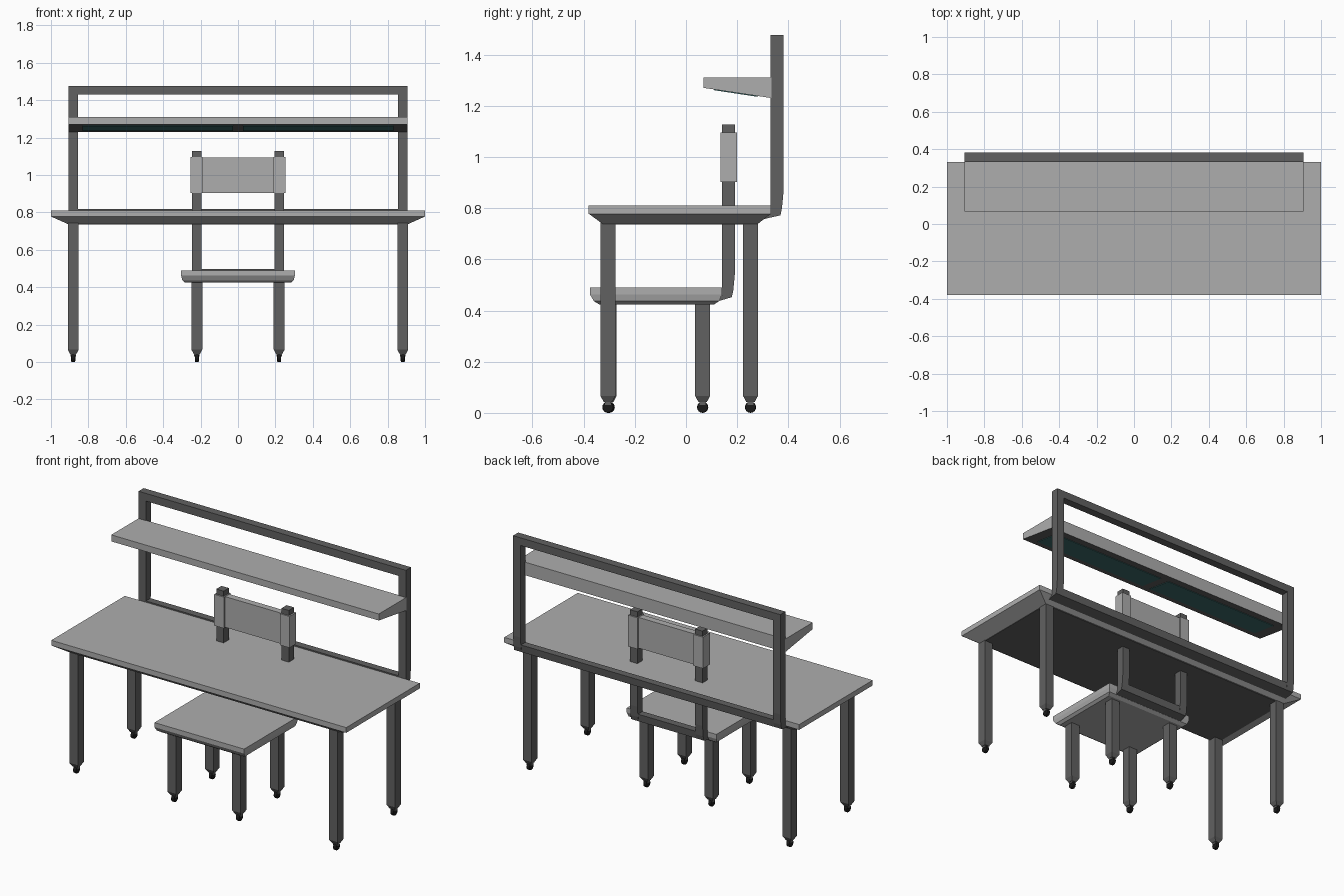
import bpy, bmesh, math
from mathutils import Matrix, Vector

if "Cube" in bpy.data.objects:
    bpy.data.objects.remove(bpy.data.objects["Cube"])


def mat(name, c):
    m = bpy.data.materials.new(name)
    m.diffuse_color = (*c, 1)
    m.use_nodes = True
    m.node_tree.nodes["Principled BSDF"].inputs["Base Color"].default_value = m.diffuse_color
    return m


DARK = mat("dark_grey", (0.12, 0.12, 0.12))
BLACK = mat("black", (0.01, 0.01, 0.01))
TEAL = mat("teal", (0.05, 0.16, 0.16))
LIGHT = mat("light_grey", (0.42, 0.42, 0.42))


def finish(name, bm, m):
    bmesh.ops.recalc_face_normals(bm, faces=bm.faces)
    me = bpy.data.meshes.new(name)
    bm.to_mesh(me)
    bm.free()
    me.materials.append(m)
    ob = bpy.data.objects.new(name, me)
    bpy.context.collection.objects.link(ob)
    return ob


def loft(name, levels, m):
    """Stack rectangles (x0, x1, y0, y1, z) from bottom to top."""
    bm = bmesh.new()
    rings = [[bm.verts.new(p) for p in ((a, c, z), (b, c, z), (b, d, z), (a, d, z))]
             for a, b, c, d, z in levels]
    for r, s in zip(rings, rings[1:]):
        for i in range(4):
            j = (i + 1) % 4
            bm.faces.new((r[i], r[j], s[j], s[i]))
    bm.faces.new(rings[0])
    bm.faces.new(rings[-1])
    return finish(name, bm, m)


def box(name, x0, x1, y0, y1, z0, z1, m):
    return loft(name, [(x0, x1, y0, y1, z0), (x0, x1, y0, y1, z1)], m)


def extrude_x(name, profile, x0, x1, m):
    """Extrude a (y, z) profile along x."""
    bm = bmesh.new()
    f = bm.faces.new([bm.verts.new((x0, y, z)) for y, z in profile])
    g = bmesh.ops.extrude_face_region(bm, geom=[f])["geom"]
    bmesh.ops.translate(bm, vec=(x1 - x0, 0, 0),
                        verts=[v for v in g if isinstance(v, bmesh.types.BMVert)])
    return finish(name, bm, m)


def cylinder_x(name, c, r, w, m):
    bm = bmesh.new()
    bmesh.ops.create_cone(bm, cap_ends=True, segments=16, radius1=r, radius2=r, depth=w,
                          matrix=Matrix.Translation(Vector(c)) @ Matrix.Rotation(math.pi / 2, 4, 'Y'))
    rim = [e for e in bm.edges if any(len(f.verts) > 4 for f in e.link_faces)]
    bmesh.ops.bevel(bm, geom=rim, offset=0.005, segments=2, affect='EDGES', profile=0.5)
    return finish(name, bm, m)


def leg(name, x, y, top):
    """Square leg with tapered foot, caster stem and wheel."""
    h, n = 0.029, 0.016
    loft(name, [(x - n, x + n, y - n, y + n, 0.042), (x - h, x + h, y - h, y + h, 0.066),
                (x - h, x + h, y - h, y + h, top)], DARK)
    box(name + "_caster_fork", x - 0.014, x + 0.014, y - 0.012, y + 0.012, 0.03, 0.05, DARK)
    cylinder_x(name + "_wheel", (x, y, 0.022), 0.022, 0.022, BLACK)


def back_profile(y, z, top, reach):
    """Upright with a foot that bends under the slab; y, z = slab back edge and top."""
    return [(y - reach, z - 0.058), (y + 0.038, z - 0.038), (y + 0.044, z - 0.01),
            (y + 0.05, z + 0.055), (y + 0.05, top), (y, top), (y, z - 0.03)]


def back_bar(y, z, reach):
    return [(y - reach, z - 0.058), (y + 0.038, z - 0.038), (y + 0.044, z + 0.008),
            (y, z + 0.008), (y, z - 0.03)]


# desk top with undercut edges
loft("desk_top", [(-0.91, 0.91, -0.325, 0.28, 0.738), (-1, 1, -0.38, 0.332, 0.778),
                  (-1, 1, -0.38, 0.332, 0.81)], LIGHT)
loft("desk_underside", [(-0.905, 0.905, -0.32, 0.275, 0.736), (-0.905, 0.905, -0.32, 0.275, 0.745)], DARK)
# seat with undercut edges
loft("seat", [(-0.282, 0.282, -0.34, 0.11, 0.424), (-0.298, 0.298, -0.36, 0.13, 0.437),
              (-0.304, 0.304, -0.375, 0.14, 0.462), (-0.304, 0.304, -0.375, 0.14, 0.49)], LIGHT)

# legs, uprights and backrest sleeves on both sides
for s, side in ((-1, "left"), (1, "right")):
    leg(f"desk_front_leg_{side}", s * 0.881, -0.305, 0.745)
    leg(f"desk_rear_leg_{side}", s * 0.881, 0.252, 0.745)
    leg(f"chair_front_leg_{side}", s * 0.22, -0.3, 0.43)
    leg(f"chair_rear_leg_{side}", s * 0.22, 0.065, 0.43)
    extrude_x(f"shelf_upright_{side}", back_profile(0.331, 0.81, 1.477, 0.05), s * 0.856, s * 0.906, DARK)
    extrude_x(f"chair_upright_{side}", back_profile(0.141, 0.49, 1.127, 0.03), s * 0.196, s * 0.246, DARK)
    box(f"backrest_sleeve_{side}", min(s * 0.19, s * 0.255), max(s * 0.19, s * 0.255),
        0.134, 0.199, 0.903, 1.095, LIGHT)
    # teal light panel in the shelf underside
    slope = lambda y, d: 1.27 - (y - 0.068) * 0.04 / 0.264 - d
    extrude_x(f"light_panel_{side}", [(0.11, slope(0.11, 0.003)), (0.28, slope(0.28, 0.003)),
              (0.28, slope(0.28, -0.006)), (0.11, slope(0.11, -0.006))], s * 0.028, s * 0.832, TEAL)

# horizontal bars and backrest panel
extrude_x("desk_rear_bar", back_bar(0.331, 0.81, 0.05), -0.857, 0.857, DARK)
extrude_x("chair_rear_bar", back_bar(0.141, 0.49, 0.03), -0.197, 0.197, DARK)
box("top_rail", -0.857, 0.857, 0.331, 0.381, 1.43, 1.477, DARK)
box("backrest_panel", -0.191, 0.191, 0.147, 0.187, 0.905, 1.093, LIGHT)

# wedge shelf; the underside face is dark
shelf = extrude_x("shelf", [(0.068, 1.27), (0.335, 1.23), (0.335, 1.31), (0.068, 1.31)],
                  -0.907, 0.907, LIGHT)
shelf.data.materials.append(DARK)
for p in shelf.data.polygons:
    if p.normal.z < -0.5:
        p.material_index = 1
